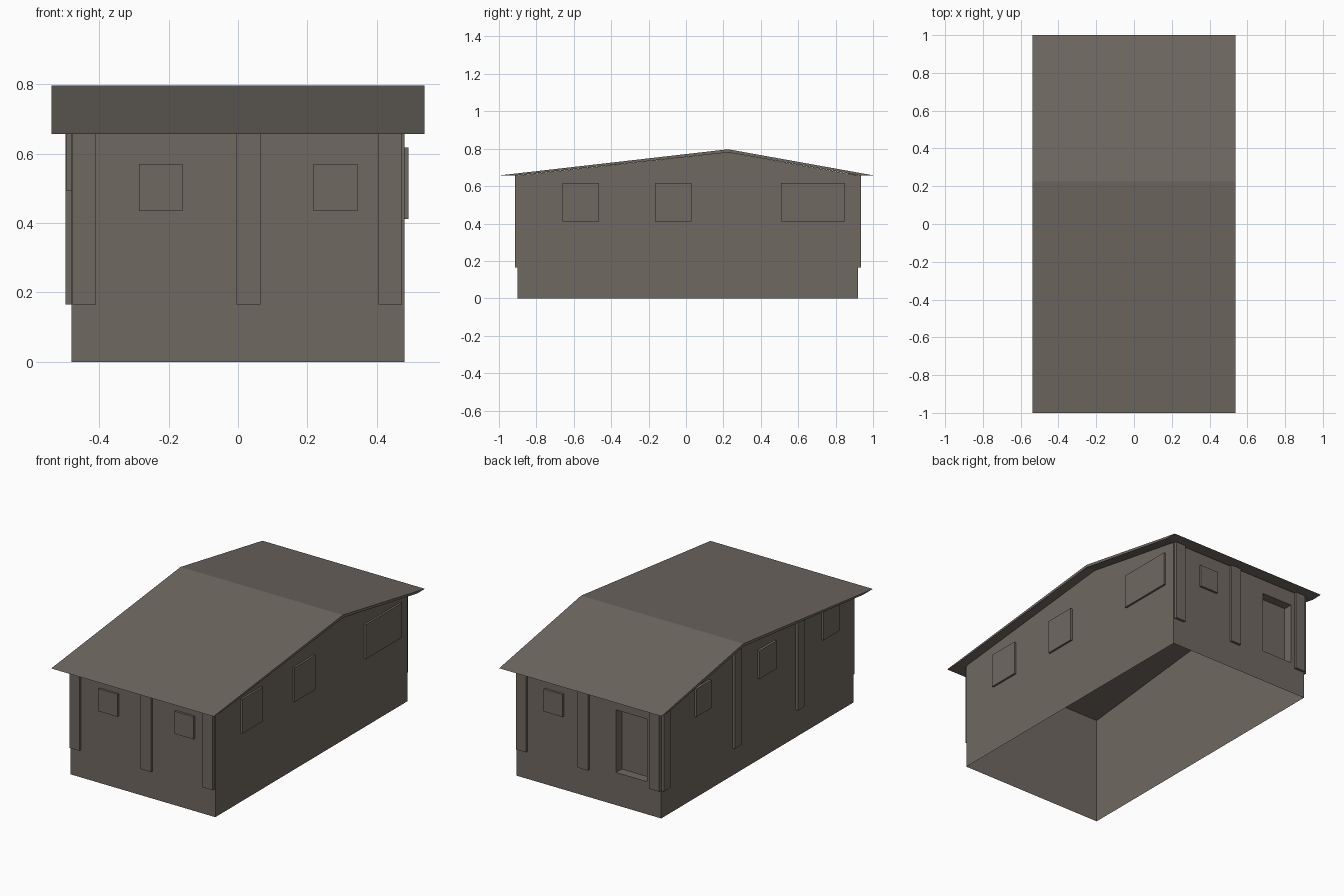
import bpy

if "Cube" in bpy.data.objects:
    bpy.data.objects.remove(bpy.data.objects["Cube"])

mat = bpy.data.materials.new("warm grey")
mat.diffuse_color = (0.16, 0.14, 0.12, 1)
mat.use_nodes = True
mat.node_tree.nodes["Principled BSDF"].inputs["Base Color"].default_value = mat.diffuse_color

X, YF, YB, EAVE = 0.48, -0.9, 0.92, 0.657   # wall planes and eave height
RY, RZ = 0.225, 0.78                        # ridge underside


def make(name, verts, faces):
    me = bpy.data.meshes.new(name)
    me.from_pydata(verts, [], faces)
    me.materials.append(mat)
    ob = bpy.data.objects.new(name, me)
    bpy.context.collection.objects.link(ob)
    return ob


def box(name, x0, x1, y0, y1, z0, z1):
    v = [(x, y, z) for z in (z0, z1) for y in (y0, y1) for x in (x0, x1)]
    f = [(0, 2, 3, 1), (4, 5, 7, 6), (0, 1, 5, 4),
         (2, 6, 7, 3), (0, 4, 6, 2), (1, 3, 7, 5)]
    return make(name, v, f)


def underside(y):
    end = YF if y < RY else YB
    return RZ + (EAVE - RZ) * (y - RY) / (end - RY)


# gable walls and front wall, open underneath
side = [(YF, 0), (YB, 0), (YB, EAVE), (RY, RZ), (YF, EAVE)]
make("right_wall", [(X, y, z) for y, z in side], [(0, 1, 2, 3, 4)])
make("left_wall", [(-X, y, z) for y, z in side], [(4, 3, 2, 1, 0)])
make("front_wall", [(-X, YF, 0), (X, YF, 0), (X, YF, EAVE), (-X, YF, EAVE)], [(0, 1, 2, 3)])

# back wall with a recessed doorway
dx0, dx1, dz0, dz1, dy = -0.385, -0.18, 0.195, 0.57, YB - 0.055
door = [(dx0, dz0), (dx1, dz0), (dx1, dz1), (dx0, dz1)]
outer = [(-X, 0), (X, 0), (X, EAVE), (-X, EAVE)]
verts = ([(x, YB, z) for x, z in outer] + [(x, YB, z) for x, z in door]
         + [(x, dy, z) for x, z in door])
faces = [(11, 10, 9, 8)[::1]]
for i in range(4):
    j = (i + 1) % 4
    faces.append((j, i, 4 + i, 4 + j))
    faces.append((4 + j, 4 + i, 8 + i, 8 + j))
make("back_wall_with_doorway", verts, faces)

# roof: thin bent sheet with pointed eaves
prof = [(-1, EAVE), (-0.91, EAVE), (RY, RZ), (0.93, EAVE), (1, EAVE + 0.001), (RY, 0.797)]
n = len(prof)
rv = [(x, y, z) for x in (-0.538, 0.538) for y, z in prof]
rf = [(i, i + n, (i + 1) % n + n, (i + 1) % n) for i in range(n)]
# sheet ends, split at the ridge
for a, b in (((0, 1, 2, 5), False), ((2, 3, 4, 5), False)):
    rf.append(tuple(reversed(a)))
    rf.append(tuple(i + n for i in a))
make("roof", rv, rf)

# pilasters on front, back and left
for i, (a, b) in enumerate([(-0.477, -0.41), (-0.005, 0.065), (0.405, 0.473)]):
    box(f"front_pilaster_{i}", a, b, YF - 0.015, YF, 0.165, EAVE)
    box(f"back_pilaster_{i}", a, b, YB, YB + 0.015, 0.165, EAVE)
for i, (a, b) in enumerate([(0.853, 0.918), (0.18, 0.247), (-0.417, -0.35)]):
    box(f"left_pilaster_{i}", -0.497, -X, a, b, 0.165, underside((a + b) / 2) + 0.004)

# raised window panels
for i, (a, b) in enumerate([(-0.285, -0.16), (0.218, 0.345)]):
    box(f"front_window_{i}", a, b, YF - 0.013, YF, 0.435, 0.57)
box("back_window", 0.165, 0.29, YB, YB + 0.013, 0.44, 0.575)
for i, (a, b) in enumerate([(-0.66, -0.465), (-0.166, 0.03), (0.508, 0.85)]):
    box(f"right_window_{i}", X, 0.492, a, b, 0.412, 0.618)
for i, (a, b) in enumerate([(0.465, 0.607), (-0.15, 0.01), (-0.75, -0.597)]):
    box(f"left_window_{i}", -0.495, -X, a, b, 0.492, 0.66)
